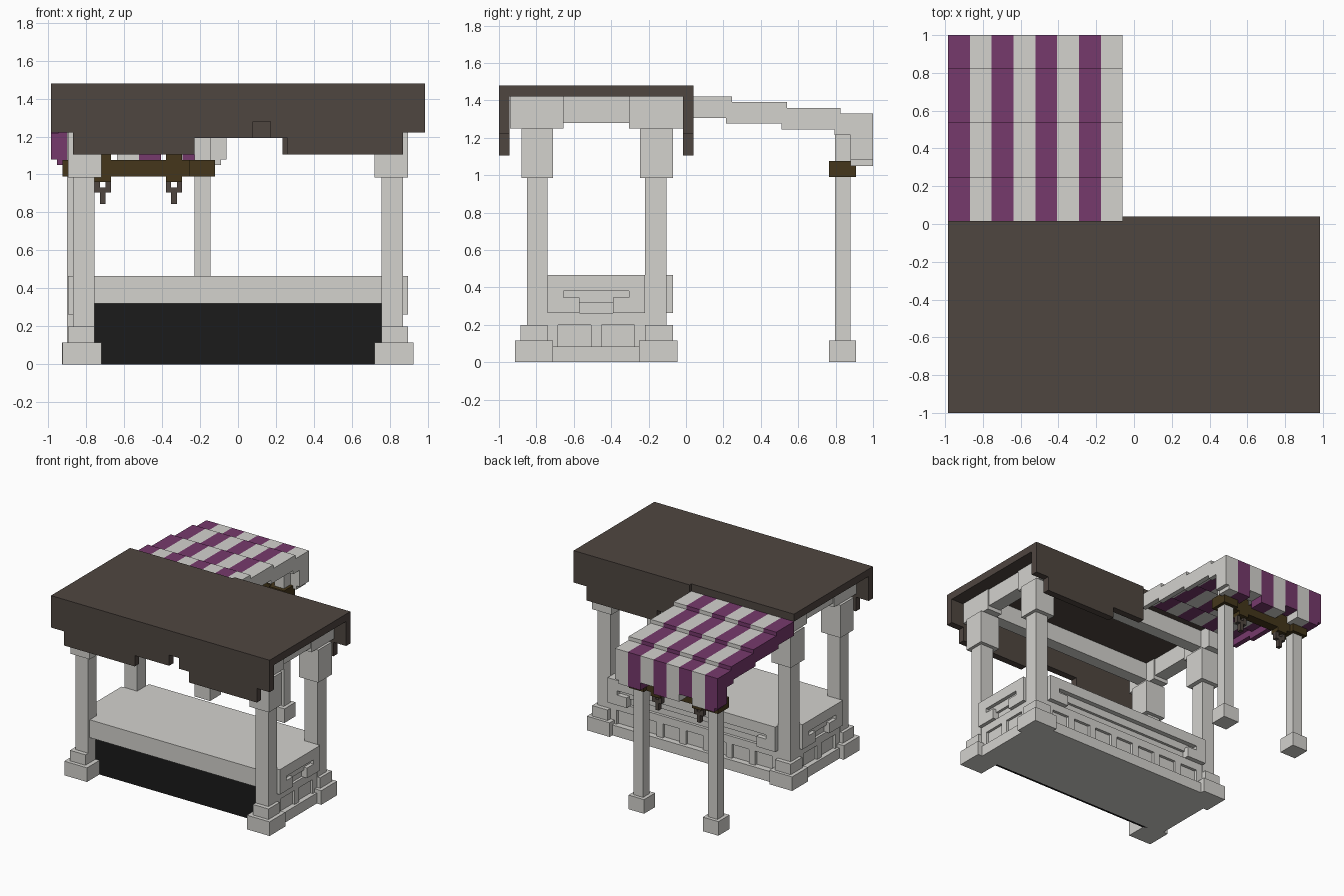
import bpy, bmesh


def material(name, rgb):
    m = bpy.data.materials.new(name)
    m.diffuse_color = (*rgb, 1)
    return m


STONE = material("pale_stone", (0.655, 0.645, 0.615))
ROOF = material("roof_brown", (0.078, 0.061, 0.051))
PURPLE = material("purple_cloth", (0.182, 0.041, 0.150))
WOOD = material("dark_wood", (0.058, 0.037, 0.011))
BLACK = material("black_panel", (0.011, 0.011, 0.011))


def boxes(name, mat, items):
    """One object made of boxes given as (x0, x1, y0, y1, z0, z1)."""
    bm = bmesh.new()
    for x0, x1, y0, y1, z0, z1 in items:
        vs = bmesh.ops.create_cube(bm, size=1)["verts"]
        for v in vs:
            v.co = (x1 if v.co.x > 0 else x0,
                    y1 if v.co.y > 0 else y0,
                    z1 if v.co.z > 0 else z0)
    me = bpy.data.meshes.new(name)
    bm.to_mesh(me)
    bm.free()
    me.materials.append(mat)
    ob = bpy.data.objects.new(name, me)
    bpy.context.collection.objects.link(ob)
    return ob


def both(items):
    """Each box plus its mirror image across x = 0."""
    return [m for b in items for m in (b, (-b[1], -b[0], *b[2:]))]


# Roof slab, cut back where the awning joins, with stepped skirts
boxes("roof_slab", ROOF, [(-0.985, -0.06, -1, 0.017, 1.42, 1.48),
                          (-0.06, 0.985, -1, 0.04, 1.42, 1.48)])
boxes("front_skirt", ROOF, [
    (-0.985, 0.985, -1, -0.945, 1.28, 1.42),
    (-0.985, -0.87, -1, -0.945, 1.22, 1.28),
    (0.87, 0.985, -1, -0.945, 1.22, 1.28),
    (-0.87, -0.23, -1, -0.945, 1.105, 1.28),
    (0.26, 0.87, -1, -0.945, 1.105, 1.28),
    (-0.23, 0.08, -1, -0.945, 1.193, 1.28),
    (0.17, 0.26, -1, -0.945, 1.193, 1.28)])
boxes("back_skirt", ROOF, [
    (-0.06, 0.985, -0.015, 0.04, 1.22, 1.42),
    (-0.06, 0.235, -0.015, 0.04, 1.193, 1.22),
    (0.235, 0.87, -0.015, 0.04, 1.105, 1.22)])

# Four pillars: foot, collar, shaft, capital, bracket
for label, foot, collar, shaft, cap, arm in (
        ("front", (-0.915, -0.71), (-0.885, -0.74), (-0.85, -0.74),
         (-0.88, -0.71), (-0.942, -0.655)),
        ("back", (-0.25, -0.045), (-0.22, -0.07), (-0.22, -0.105),
         (-0.245, -0.07), (-0.305, -0.017))):
    boxes(label + "_pillars", STONE, both([
        (0.72, 0.925, *foot, 0, 0.115),
        (0.755, 0.895, *collar, 0.115, 0.2),
        (0.755, 0.87, *shaft, 0.2, 0.985),
        (0.72, 0.895, *cap, 0.985, 1.25),
        (0.745, 0.875, *arm, 1.25, 1.42)]))

# Beams under the roof
boxes("side_beams", STONE, both([(0.755, 0.865, -0.655, -0.305, 1.28, 1.42)]))
boxes("long_beams", STONE, [(-0.745, 0.745, y - 0.05, y + 0.05, 1.28, 1.42)
                            for y in (-0.795, -0.16)])

# Counter body, overhanging top, plinth and dark recessed front
boxes("counter_body", STONE, [(-0.845, 0.845, -0.74, -0.13, 0.003, 0.33)])
boxes("counter_top", STONE, [(-0.866, 0.866, -0.745, -0.109, 0.32, 0.465),
                             (-0.755, 0.755, -0.83, -0.745, 0.32, 0.465)])
boxes("counter_plinth", STONE, [(-0.885, 0.885, -0.735, -0.08, 0, 0.085)])
boxes("black_front_panel", BLACK, [(-0.755, 0.755, -0.755, -0.735, 0, 0.32)])


def facing(u0, u1):
    """Spans (u0, u1, z0, z1) of a board with a T-shaped recess."""
    s, t = 0.085, 0.17  # margins of the slot and of the stem
    return [(u0, u1, 0.38, 0.465),
            (u0, u0 + s, 0.345, 0.38), (u1 - s, u1, 0.345, 0.38),
            (u0, u0 + t, 0.262, 0.345), (u1 - t, u1, 0.262, 0.345)]


# Boards set between the pillar shafts
boxes("side_boards", STONE, both([(0.845, 0.895, a, b, c, d) for a, b, c, d
                                  in facing(-0.74, -0.22)]))
boxes("back_boards", STONE, [(a, b, -0.13, -0.07, c, d) for a, b, c, d
                             in facing(-0.755, 0.755)])


def frame(u0, u1, count, gap):
    """Spans of a rail and stiles that leave sunken panels between them."""
    pitch = (u1 - u0 - gap) / count
    return [(u0, u1, 0.2, 0.264)] + [
        (u0 + i * pitch, u0 + i * pitch + gap, 0.08, 0.2) for i in range(count + 1)]


# Framing with sunken panels on the sides and back of the counter
boxes("side_frames", STONE, both([(0.845, 0.866, a, b, c, d) for a, b, c, d
                                  in frame(-0.74, -0.22, 2, 0.055)]))
boxes("back_frame", STONE, [(a, b, -0.13, -0.107, c, d) for a, b, c, d
                            in frame(-0.755, 0.755, 7, 0.055)])

# Striped awning stepping down to a hanging hem
STARTS = (0.017, 0.245, 0.54, 0.825, 1.0)
LEFT, WIDTH = -0.985, 0.925 / 8
HEM = (1.05, 1.05, 1.11, 1.05, 1.05, 1.11, 1.05, 1.05)
for n in range(8):
    x0, x1 = LEFT + n * WIDTH, LEFT + (n + 1) * WIDTH
    items = []
    h0, h1 = x0, x1
    for i in range(4):
        top = 1.42 - 0.03 * i
        y0, y1 = STARTS[i] - (0.03 if i else 0), STARTS[i + 1]
        items.append((x0, x1, STARTS[i], y1, top - 0.06, top))
        if n in (0, 7):  # side valance
            a, b = (x0, x0 + 0.04) if n == 0 else (x1 - 0.04, x1)
            end = y1 if i == 3 else y1 - 0.03
            items.append((a, b, y0, end, top - 0.115, top - 0.03))
    if n == 0:  # shorter outer corners of the hem
        h0 = x0 + 0.03
        items.append((x0, h0, 0.88, 1.0, 1.08, 1.30))
    elif n == 7:
        h1 = x1 - 0.03
        items.append((h1, x1, 0.88, 1.0, 1.08, 1.30))
    items.append((h0, h1, 0.88, 1.0, HEM[n], 1.30))
    boxes(f"awning_stripe_{n + 1}", STONE if n % 2 else PURPLE, items)

# Awning posts with feet
boxes("awning_posts", STONE, [b for x in (-0.8575, -0.1875) for b in (
    (x - 0.0425, x + 0.0425, 0.797, 0.88, 0.115, 1.28),
    (x - 0.07, x + 0.07, 0.765, 0.908, 0, 0.115))])

# Wooden crossbar with post collars, hangers and hooks
boxes("crossbar", WOOD, [
    (-0.80, -0.25, 0.80, 0.875, 0.99, 1.075),
    (-0.925, -0.79, 0.765, 0.908, 0.99, 1.075),
    (-0.255, -0.12, 0.765, 0.908, 0.99, 1.075)])
for label, x in (("left", -0.712), ("right", -0.337)):
    boxes(label + "_hanger", WOOD, [
        (x - 0.043, x + 0.043, 0.799, 0.878, 0.96, 1.11)])
    boxes(label + "_hook", ROOF, [
        (x - 0.043, x - 0.015, 0.82, 0.855, 0.905, 0.96),
        (x + 0.015, x + 0.043, 0.82, 0.855, 0.905, 0.96),
        (x - 0.015, x + 0.015, 0.82, 0.855, 0.845, 0.932)])
